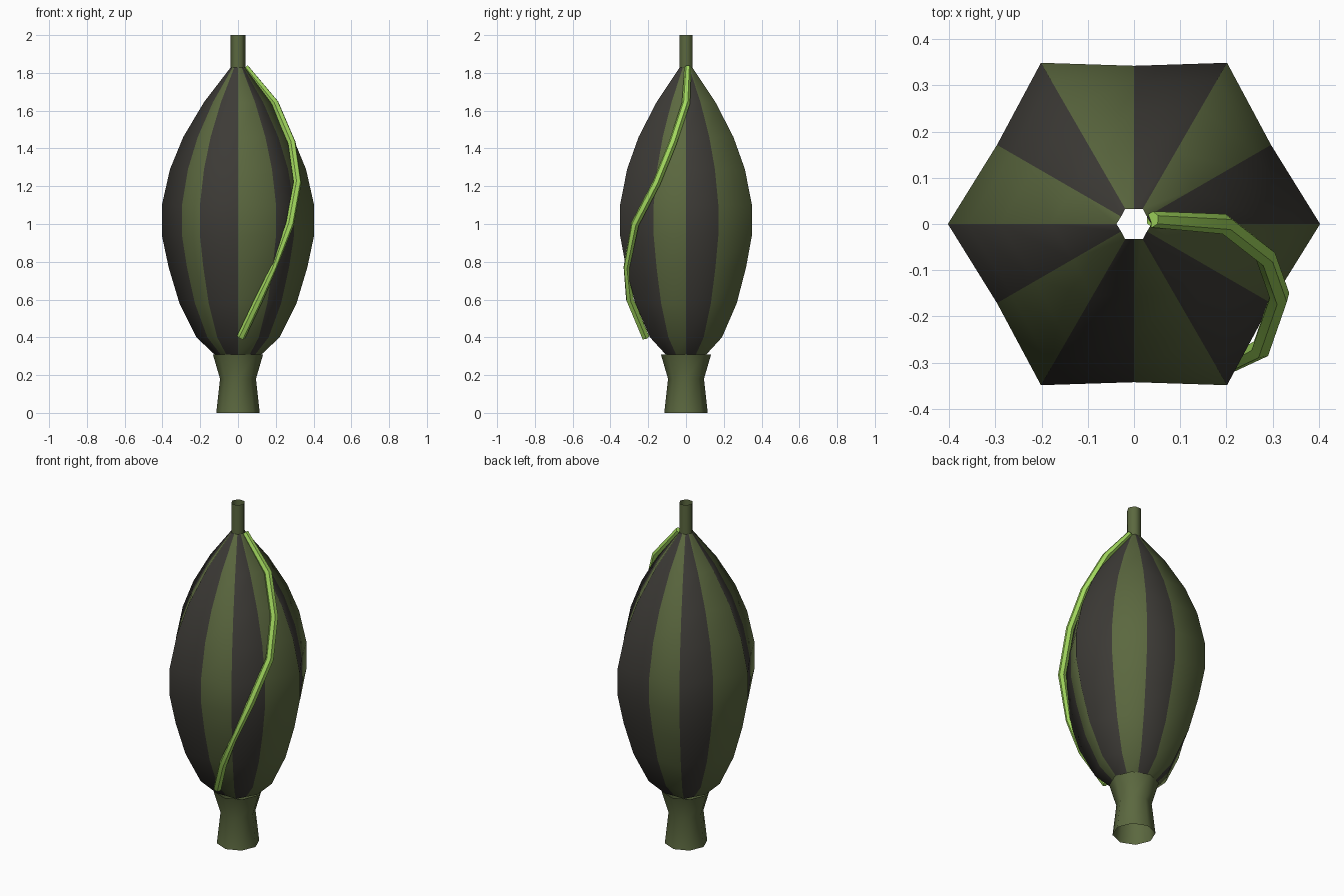
import bpy, bmesh, math

cube = bpy.data.objects.get("Cube")
if cube:
    bpy.data.objects.remove(cube, do_unlink=True)


def material(name, rgb):
    mat = bpy.data.materials.new(name)
    mat.use_nodes = True
    mat.diffuse_color = (*rgb, 1)
    mat.node_tree.nodes["Principled BSDF"].inputs["Base Color"].default_value = (*rgb, 1)
    return mat


green = material("olive green", (0.105, 0.138, 0.05))
dark = material("charcoal", (0.046, 0.043, 0.037))
lime = material("lime green", (0.36, 0.68, 0.11))


def open_lathe(name, profile, sides, mats, flat_ratio=1.0, turn=0.0):
    """Open-ended shell; odd columns are scaled by flat_ratio, materials alternate by column."""
    bm = bmesh.new()
    rings = []
    for radius, z in profile:
        ring = []
        for i in range(sides):
            a = math.tau * i / sides + turn
            r = radius * (flat_ratio if i % 2 else 1)
            ring.append(bm.verts.new((r * math.cos(a), r * math.sin(a), z)))
        rings.append(ring)
    for low, high in zip(rings, rings[1:]):
        for i in range(sides):
            j = (i + 1) % sides
            face = bm.faces.new((low[i], low[j], high[j], high[i]))
            face.material_index = i % len(mats)
            face.smooth = True
    mesh = bpy.data.meshes.new(name)
    bm.to_mesh(mesh)
    bm.free()
    for mat in mats:
        mesh.materials.append(mat)
    obj = bpy.data.objects.new(name, mesh)
    bpy.context.collection.objects.link(obj)
    return obj


# Striped six-cornered pod
pod_profile = [(0.125, 0.31), (0.22, 0.4), (0.31, 0.58), (0.367, 0.77), (0.403, 0.94),
               (0.403, 1.1), (0.36, 1.29), (0.29, 1.46), (0.18, 1.645), (0.038, 1.83)]
open_lathe("pod_body", pod_profile, 12, [dark, green], flat_ratio=0.85)

# Hollow stem on top and flared neck below
open_lathe("top_stem", [(0.039, 1.82), (0.039, 2.0)], 6, [green])
open_lathe("flared_neck", [(0.115, 0), (0.095, 0.18), (0.133, 0.31)], 8, [green])

# Vine winding down the pod: x, y, z, thickness
vine_path = [(0.04, 0.01, 1.83, 0.8), (0.195, 0.0, 1.64, 1), (0.285, -0.07, 1.43, 1),
             (0.315, -0.155, 1.22, 1), (0.275, -0.27, 1.0, 1), (0.19, -0.315, 0.77, 0.75),
             (0.11, -0.297, 0.6, 1), (0.015, -0.213, 0.4, 1)]
curve = bpy.data.curves.new("vine", "CURVE")
curve.dimensions = "3D"
curve.bevel_depth = 0.022
curve.bevel_resolution = 1
curve.use_fill_caps = True
spline = curve.splines.new("POLY")
spline.points.add(len(vine_path) - 1)
for point, (x, y, z, thick) in zip(spline.points, vine_path):
    point.co = (x, y, z, 1)
    point.radius = thick
spline.use_smooth = True
curve.materials.append(lime)
vine = bpy.data.objects.new("vine", curve)
bpy.context.collection.objects.link(vine)

# Turn the vine into a mesh
bpy.ops.object.select_all(action="DESELECT")
vine.select_set(True)
bpy.context.view_layer.objects.active = vine
bpy.ops.object.convert(target="MESH")
bpy.ops.object.shade_smooth_by_angle(angle=math.radians(50))
